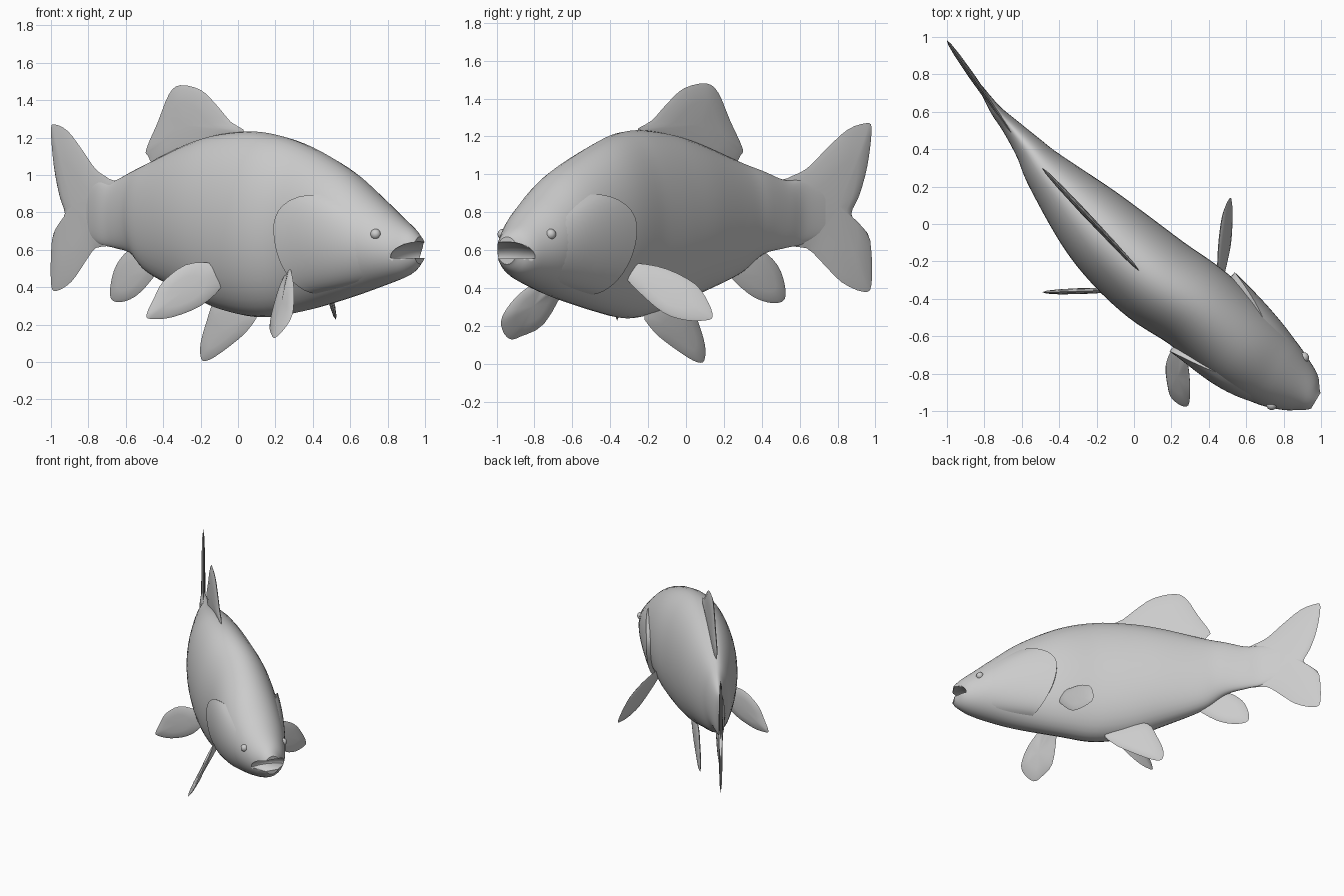
import bpy, bmesh, math
from mathutils import Vector

if "Cube" in bpy.data.objects:
    bpy.data.objects.remove(bpy.data.objects["Cube"])

grey = bpy.data.materials.new("fish_grey")
grey.use_nodes = True
grey.diffuse_color = (0.6, 0.6, 0.6, 1)
grey.node_tree.nodes["Principled BSDF"].inputs["Base Color"].default_value = (0.6, 0.6, 0.6, 1)

# Spine stations, tail to snout: x, y, half width, top, bottom
STATIONS = [Vector(r) for r in (
    (-.82, .73, .012, .94, .68), (-.74, .61, .03, .97, .63), (-.66, .52, .048, .97, .61),
    (-.56, .40, .08, 1.02, .575), (-.46, .27, .125, 1.07, .47), (-.25, .04, .2, 1.17, .36),
    (-.08, -.13, .235, 1.22, .28), (.12, -.30, .25, 1.23, .24), (.34, -.45, .245, 1.17, .27),
    (.58, -.66, .235, 1.03, .34), (.75, -.79, .2, .88, .4), (.88, -.88, .14, .76, .45),
    (.94, -.925, .09, .705, .49), (.972, -.945, .06, .67, .525))]


def spline(a, b, c, d, t):
    return .5 * (2 * b + (c - a) * t + (2 * a - 5 * b + 4 * c - d) * t * t + (3 * b - a - 3 * c + d) * t ** 3)


def station(u):
    last = len(STATIONS) - 1
    i = max(0, min(int(u), last - 1))
    p = [STATIONS[max(0, min(j, last))] for j in range(i - 1, i + 3)]
    return spline(*p, u - i)


def surface(u, angle, lift=0):
    """Point on the body skin; angle 0 is the left side, 90 degrees the back."""
    x, y, w, top, bottom = station(u)
    ahead, behind = station(min(u + .1, 13)), station(max(u - .1, 0))
    side = Vector((behind[1] - ahead[1], ahead[0] - behind[0], 0)).normalized()
    c, s = math.cos(angle), math.sin(angle)
    mid, half = (top + bottom) / 2, (top - bottom) / 2
    return Vector((x, y, mid)) + side * c * (w + lift) + Vector((0, 0, s * (half + lift)))


def finish(name, bm, sharp=40):
    bmesh.ops.recalc_face_normals(bm, faces=bm.faces)
    mesh = bpy.data.meshes.new(name)
    bm.to_mesh(mesh)
    bm.free()
    ob = bpy.data.objects.new(name, mesh)
    bpy.context.collection.objects.link(ob)
    mesh.materials.append(grey)
    bpy.ops.object.select_all(action='DESELECT')
    bpy.context.view_layer.objects.active = ob
    ob.select_set(True)
    bpy.ops.object.shade_smooth_by_angle(angle=math.radians(sharp))
    return ob


def skin(bm, rows, closed):
    grid = [[bm.verts.new(p) for p in row] for row in rows]
    n = len(grid[0])
    for a, b in zip(grid, grid[1:]):
        for j in range(n if closed else n - 1):
            k = (j + 1) % n
            bm.faces.new((a[j], a[k], b[k], b[j]))
    return grid


# Body loft
bm = bmesh.new()
SIDES, STEPS = 40, 78
rows = [[surface(13 * i / STEPS, math.tau * j / SIDES) for j in range(SIDES)] for i in range(STEPS + 1)]
grid = skin(bm, rows, True)
bm.faces.new(grid[0])
bm.faces.new(grid[-1])
body = finish("body", bm)

# Mouth: half-dome cut out of the snout
bm = bmesh.new()
bmesh.ops.create_uvsphere(bm, u_segments=32, v_segments=16, radius=1)
geom = bm.verts[:] + bm.edges[:] + bm.faces[:]
cut = bmesh.ops.bisect_plane(bm, geom=geom, plane_co=(0, 0, -.05), plane_no=(0, 0, 1), clear_inner=True)
bmesh.ops.edgeloop_fill(bm, edges=[e for e in cut["geom_cut"] if isinstance(e, bmesh.types.BMEdge)])
cutter = finish("mouth_cutter", bm)
cutter.scale = (.15, .21, .085)
cutter.rotation_euler.z = math.radians(-45)
cutter.location = (.995, -.96, .56)
cutter.hide_render = True
bpy.context.view_layer.update()
mod = body.modifiers.new("mouth", 'BOOLEAN')
mod.operation, mod.solver, mod.object = 'DIFFERENCE', 'EXACT', cutter
bpy.context.view_layer.objects.active = body
bpy.ops.object.modifier_apply(modifier="mouth")
bpy.data.objects.remove(cutter)

# Gill covers: raised plates that fade into the cheeks
for name, left in (("left_gill_cover", True), ("right_gill_cover", False)):
    bm = bmesh.new()
    rows = []
    for k in range(-1, 13):
        row = []
        for j in range(21):
            f = j / 10 - 1
            a = math.radians(-12 + 48 * f)
            rear = 8.1 + math.sin(a) ** 2 * (2.4 if a > 0 else .7)
            f_along = max(k, 0) / 12
            lift = -.02 if k < 0 else .03 * (1 - f ** 4) * (1 - f_along) - .004 * f_along
            row.append(surface(rear + (10.2 - rear) * f_along, a if left else math.pi - a, lift))
        rows.append(row)
    skin(bm, rows, False)
    finish(name, bm)

# Eyes
for name, angle in (("left_eye", 20), ("right_eye", 160)):
    bm = bmesh.new()
    bmesh.ops.create_uvsphere(bm, u_segments=16, v_segments=10, radius=.028)
    eye = finish(name, bm)
    eye.location = surface(10.5, math.radians(angle), -.008)


def fin(name, outline, thick):
    """Lens-shaped blade around a rounded outline."""
    pts = [Vector(p) for p in outline]
    n = len(pts)
    loop = [spline(*(pts[(i + d) % n] for d in (-1, 0, 1, 2)), t / 3) for i in range(n) for t in range(3)]
    m = len(loop)
    centre = sum(loop, Vector()) / m
    normal = sum(((loop[i] - centre).cross(loop[(i + 1) % m] - centre) for i in range(m)), Vector()).normalized()
    bm = bmesh.new()
    rim = [bm.verts.new(p) for p in loop]
    for sign in (-1, 1):
        off = normal * thick * sign
        prev = rim
        for scale, t in ((.88, .5), (.55, .85)):
            ring = [bm.verts.new(centre + (p - centre) * scale + off * t) for p in loop]
            for i in range(m):
                k = (i + 1) % m
                bm.faces.new((prev[i], prev[k], ring[k], ring[i]))
            prev = ring
        hub = bm.verts.new(centre + off)
        for i in range(m):
            bm.faces.new((prev[i], prev[(i + 1) % m], hub))
    return finish(name, bm, 60)


def on_line(pairs, x0, y0, slope):
    """Lift (x, z) outline points onto an upright plane."""
    return [(x, y0 + slope * (x - x0), z) for x, z in pairs]


# Fins along the spine
fin("tail_fin", on_line([
    (-.64, .93), (-.69, .98), (-.76, 1.03), (-.83, 1.13), (-.91, 1.235), (-.98, 1.27), (-1, 1.24), (-.985, 1.05),
    (-.955, .89), (-.925, .79), (-.96, .73), (-.995, .65), (-1, .42), (-.97, .38), (-.89, .43),
    (-.82, .53), (-.76, .61), (-.66, .65)], -1, .98, -1.43), .016)
fin("dorsal_fin", on_line([
    (.03, 1.22), (-.04, 1.285), (-.12, 1.38), (-.2, 1.455), (-.31, 1.48), (-.37, 1.43), (-.43, 1.28),
    (-.49, 1.14), (-.48, 1.1), (-.42, 1.04), (-.2, 1.12)], -.02, -.2, -1.06), .016)
fin("anal_fin", on_line([
    (-.58, .6), (-.65, .52), (-.68, .42), (-.68, .34), (-.63, .32), (-.55, .35), (-.47, .43),
    (-.42, .52), (-.5, .6)], -.46, .25, -1.23), .018)

# Paired fins
fin("left_pelvic_fin", on_line([
    (-.12, .33), (-.17, .21), (-.2, .1), (-.2, .03), (-.18, .005), (-.12, .03), (0, .12), (.06, .18),
    (.1, .26), (0, .33)], -.2, .1, -1.07), .016)
fin("right_pelvic_fin", on_line([
    (-.15, .53), (-.28, .52), (-.4, .43), (-.45, .34), (-.49, .25), (-.46, .23), (-.35, .24),
    (-.2, .3), (-.09, .4), (-.08, .5)], -.49, -.365, .03), .016)
fin("right_pectoral_fin", [
    (.22, -.64, .4), (.17, -.75, .21), (.18, -.87, .145), (.2, -.93, .13), (.25, -.97, .18), (.29, -.97, .25),
    (.3, -.9, .35), (.295, -.8, .43), (.28, -.7, .5), (.27, -.6, .5)], .016)
blade = [(-.33, .52), (-.25, .53), (-.1, .5), (.05, .42), (.12, .32), (.14, .25), (.11, .23), (0, .23),
         (-.12, .27), (-.25, .38), (-.33, .47)]
fin("left_pectoral_fin", [(.455 + .25 * (.5 - z), y, z) for y, z in blade], .016)
